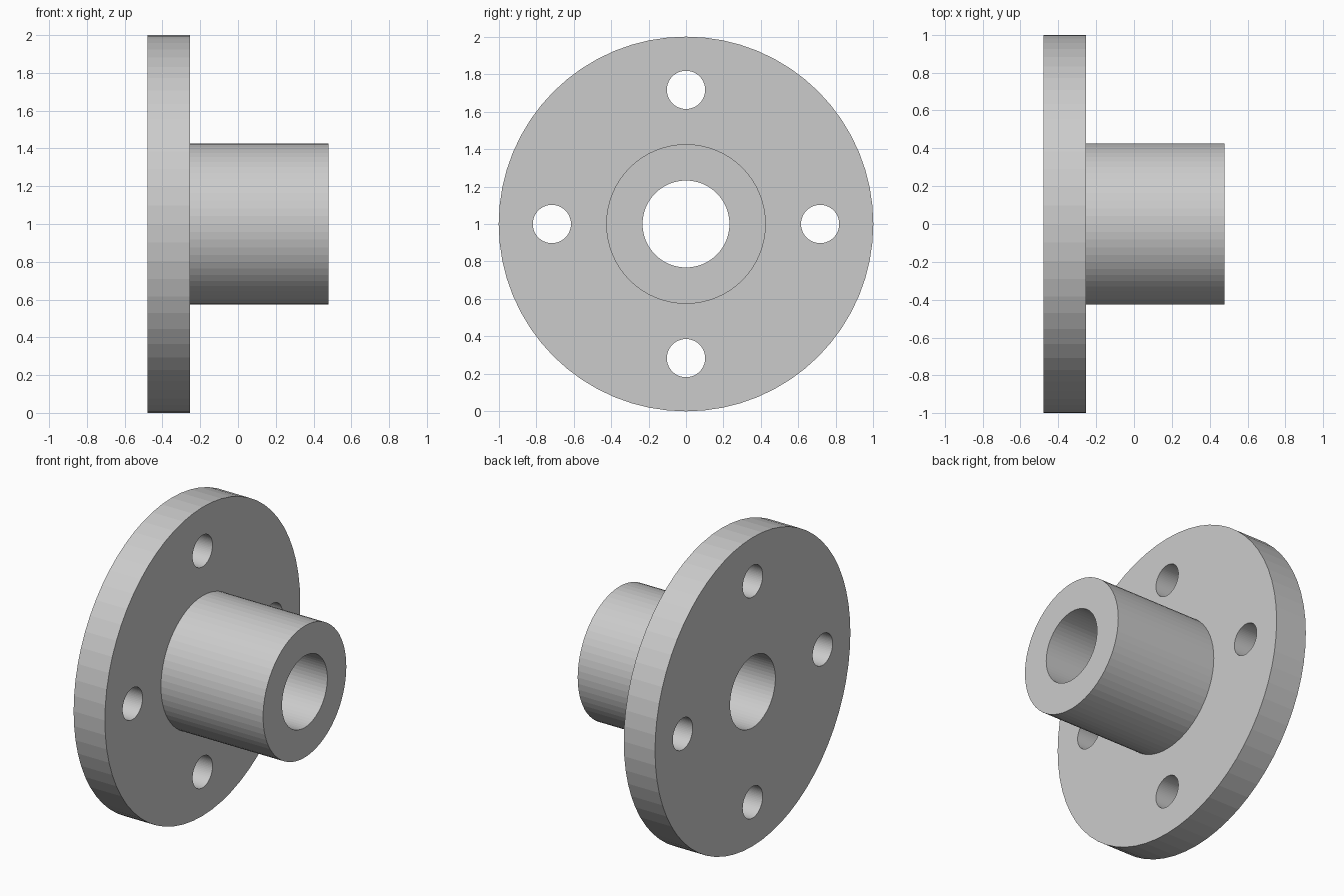
import bpy, bmesh
from math import pi, cos, sin
from mathutils import Matrix, Vector

if "Cube" in bpy.data.objects:
    bpy.data.objects.remove(bpy.data.objects["Cube"])

SEGMENTS = 64
CENTRE_Z = 1.0
X_BACK, X_STEP, X_FRONT = -0.478, -0.254, 0.478
FLANGE_R, HUB_R, BORE_R = 1.0, 0.426, 0.232
BOLT_R, BOLT_CIRCLE = 0.102, 0.716


def make_object(name, bm):
    bmesh.ops.recalc_face_normals(bm, faces=bm.faces)
    mesh = bpy.data.meshes.new(name)
    bm.to_mesh(mesh)
    bm.free()
    obj = bpy.data.objects.new(name, mesh)
    bpy.context.collection.objects.link(obj)
    return obj


# Flange and hub: closed section (x, radius) turned around the x axis
section = [(X_BACK, BORE_R), (X_BACK, FLANGE_R), (X_STEP, FLANGE_R),
           (X_STEP, HUB_R), (X_FRONT, HUB_R), (X_FRONT, BORE_R)]
bm = bmesh.new()
rings = []
for i in range(SEGMENTS):
    a = 2 * pi * i / SEGMENTS
    rings.append([bm.verts.new((x, r * cos(a), CENTRE_Z + r * sin(a)))
                  for x, r in section])
for i, ring in enumerate(rings):
    following = rings[(i + 1) % SEGMENTS]
    for j in range(len(section)):
        k = (j + 1) % len(section)
        bm.faces.new((ring[j], ring[k], following[k], following[j]))
flange_hub = make_object("flange_hub", bm)

# Four bolt hole cutters around the flange
bm = bmesh.new()
for i in range(4):
    a = i * pi / 2
    place = Matrix.Translation(Vector((
        (X_BACK + X_STEP) / 2, BOLT_CIRCLE * cos(a), CENTRE_Z + BOLT_CIRCLE * sin(a))))
    bmesh.ops.create_cone(bm, cap_ends=True, segments=SEGMENTS, radius1=BOLT_R,
                          radius2=BOLT_R, depth=0.4,
                          matrix=place @ Matrix.Rotation(pi / 2, 4, 'Y'))
cutter = make_object("bolt_hole_cutter", bm)
cutter.hide_render = True
cutter.display_type = 'WIRE'

cut = flange_hub.modifiers.new("bolt_holes", 'BOOLEAN')
cut.operation = 'DIFFERENCE'
cut.solver = 'EXACT'
cut.object = cutter
